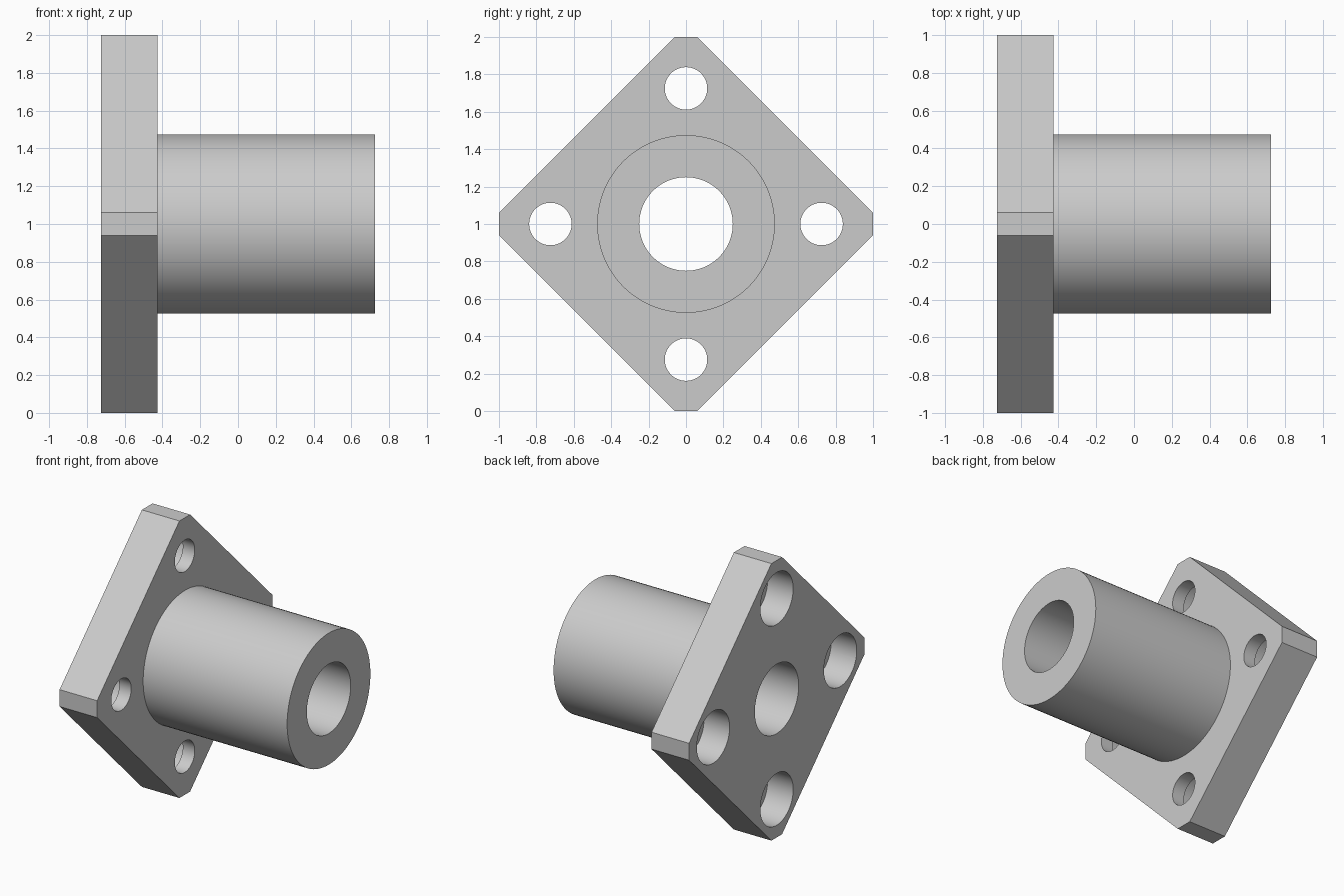
import bpy, math
from mathutils import Matrix

if "Cube" in bpy.data.objects:
    bpy.data.objects.remove(bpy.data.objects["Cube"])

X_BACK, X_FACE, X_END = -0.725, -0.425, 0.725   # flange back, flange front, barrel end


def cylinder(name, r, x0, x1, y=0, z=1, n=96):
    """Cylinder lying along x from x0 to x1."""
    bpy.ops.mesh.primitive_cylinder_add(vertices=n, radius=r, depth=x1 - x0)
    ob = bpy.context.object
    ob.name = name
    ob.data.transform(Matrix.Translation(((x0 + x1) / 2, y, z)) @ Matrix.Rotation(math.pi / 2, 4, 'Y'))
    return ob


def boolean(target, tool, op):
    """Apply a boolean and remove the tool object."""
    tool.hide_render = True
    bpy.context.view_layer.objects.active = target
    mod = target.modifiers.new(op.title(), 'BOOLEAN')
    mod.operation, mod.object, mod.solver = op, tool, 'EXACT'
    bpy.ops.object.modifier_apply(modifier=mod.name)
    bpy.data.objects.remove(tool)


# Diamond flange with clipped corners
c = 0.061
profile = []
for k in range(4):
    a = k * math.pi / 2
    for u, v in ((1, -c), (1, c)):
        profile.append((u * math.cos(a) - v * math.sin(a), 1 + u * math.sin(a) + v * math.cos(a)))
verts = [(x, y, z) for x in (X_BACK, X_FACE) for y, z in profile]
n = len(profile)
faces = [list(range(n))[::-1], list(range(n, 2 * n))]
faces += [(i, (i + 1) % n, n + (i + 1) % n, n + i) for i in range(n)]
mesh = bpy.data.meshes.new("flanged_bushing")
mesh.from_pydata(verts, [], faces)
body = bpy.data.objects.new("flanged_bushing", mesh)
bpy.context.collection.objects.link(body)

# Barrel and its bore
boolean(body, cylinder("barrel", 0.475, X_FACE - 0.1, X_END), 'UNION')
boolean(body, cylinder("bore", 0.25, X_BACK - 0.1, X_END + 0.1), 'DIFFERENCE')

# Four counterbored bolt holes
for k in range(4):
    a = k * math.pi / 2
    y, z = 0.725 * math.cos(a), 1 + 0.725 * math.sin(a)
    boolean(body, cylinder("bolt_hole", 0.1135, X_BACK - 0.1, X_FACE + 0.1, y, z, 64), 'DIFFERENCE')
    boolean(body, cylinder("counterbore", 0.1875, X_BACK - 0.1, X_BACK + 0.205, y, z, 64), 'DIFFERENCE')

# Smooth round walls, crisp edges
bpy.ops.object.select_all(action='DESELECT')
body.select_set(True)
bpy.context.view_layer.objects.active = body
bpy.ops.object.shade_smooth_by_angle(angle=math.radians(30))
